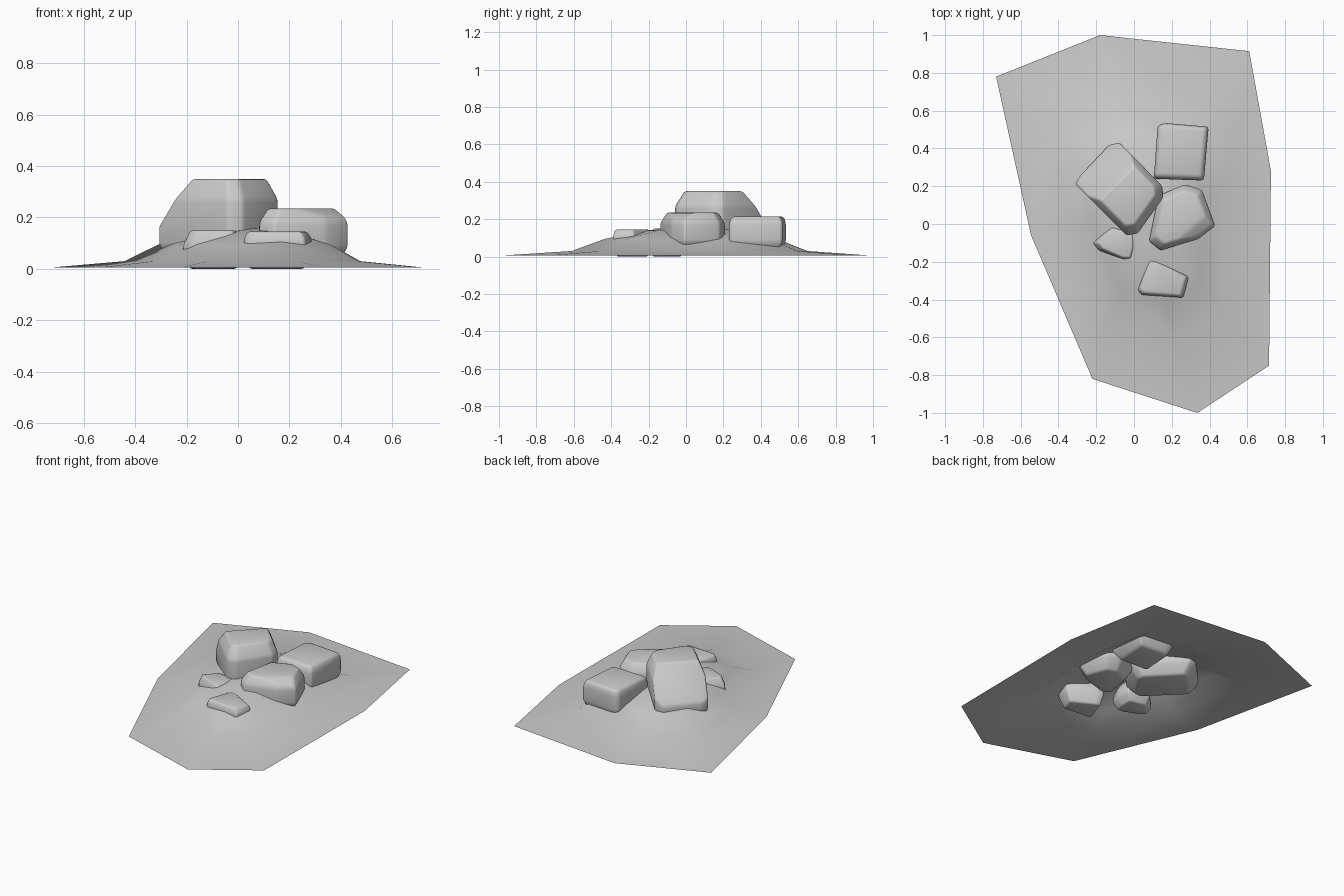
import bpy, bmesh, math
from mathutils import Vector

if "Cube" in bpy.data.objects:
    bpy.data.objects.remove(bpy.data.objects["Cube"], do_unlink=True)

stone = bpy.data.materials.new("stone_grey")
stone.use_nodes = True
grey = (0.6, 0.6, 0.6, 1)
stone.diffuse_color = grey
stone.node_tree.nodes["Principled BSDF"].inputs["Base Color"].default_value = grey


def finish(bm, name, angle):
    """Turn the bmesh into a smooth shaded object."""
    mesh = bpy.data.meshes.new(name)
    bm.to_mesh(mesh)
    bm.free()
    mesh.materials.append(stone)
    obj = bpy.data.objects.new(name, mesh)
    bpy.context.collection.objects.link(obj)
    bpy.ops.object.select_all(action="DESELECT")
    obj.select_set(True)
    bpy.context.view_layer.objects.active = obj
    bpy.ops.object.shade_smooth_by_angle(angle=math.radians(angle))
    return obj


def scaled(outline, centre, factor, z):
    return [Vector((centre[0] + (x - centre[0]) * factor,
                    centre[1] + (y - centre[1]) * factor, z)) for x, y in outline]


# Open ground sheet: rings of one outline rising to a low mound
def ground(outline, centre, rings, peak):
    bm = bmesh.new()
    loops = [[bm.verts.new(p) for p in scaled(outline, centre, f, z)] for f, z in rings]
    n = len(outline)
    for low, high in zip(loops, loops[1:]):
        for i in range(n):
            j = (i + 1) % n
            bm.faces.new((low[i], low[j], high[j], high[i]))
    top = bm.verts.new((*centre, peak))
    for i in range(n):
        bm.faces.new((loops[-1][i], loops[-1][(i + 1) % n], top))
    bmesh.ops.recalc_face_normals(bm, faces=bm.faces)
    if sum(f.normal.z for f in bm.faces) < 0:
        bmesh.ops.reverse_faces(bm, faces=bm.faces)
    finish(bm, "ground_mound", 60)


# Faceted boulder: hull of stacked outlines, optional slanted cut, softened edges
def boulder(name, outline, layers, cut=None, soft=0.012):
    cx = sum(p[0] for p in outline) / len(outline)
    cy = sum(p[1] for p in outline) / len(outline)
    bm = bmesh.new()
    for f, z in layers:
        for p in scaled(outline, (cx, cy), f, z):
            bm.verts.new(p)
    hull = bmesh.ops.convex_hull(bm, input=bm.verts)
    spare = set(hull["geom_interior"]) | set(hull["geom_unused"])
    bmesh.ops.delete(bm, geom=[v for v in spare if isinstance(v, bmesh.types.BMVert)],
                     context="VERTS")
    if cut:
        point, normal = cut
        bmesh.ops.bisect_plane(bm, geom=bm.verts[:] + bm.edges[:] + bm.faces[:],
                               plane_co=point, plane_no=normal, clear_outer=True)
        bmesh.ops.holes_fill(bm, edges=[e for e in bm.edges if e.is_boundary], sides=0)
    bmesh.ops.dissolve_limit(bm, angle_limit=math.radians(4), verts=bm.verts[:],
                             edges=bm.edges[:])
    bmesh.ops.recalc_face_normals(bm, faces=bm.faces)
    bmesh.ops.bevel(bm, geom=bm.edges[:], offset=soft, segments=2, profile=0.5,
                    affect="EDGES", clamp_overlap=True)
    finish(bm, name, 50)


ground([(-0.18, 1.0), (0.61, 0.915), (0.725, 0.28), (0.715, -0.75),
        (0.335, -1.0), (-0.22, -0.82), (-0.545, -0.06), (-0.73, 0.78)],
       (0.05, 0.05),
       [(1, 0.005), (0.63, 0.03), (0.46, 0.095), (0.25, 0.14)], 0.16)

boulder("tall_slanted_boulder",
        [(-0.31, 0.21), (-0.29, 0.25), (-0.13, 0.42), (-0.075, 0.43),
         (0.15, 0.20), (0.155, 0.14), (0.02, -0.05), (-0.04, -0.06)],
        [(0.75, 0.02), (1, 0.09), (1, 0.27), (0.8, 0.35)],
        cut=((-0.17, 0.17, 0.32), (-0.55, 0.55, 0.64)))

boulder("wide_boulder",
        [(0.08, -0.09), (0.14, -0.14), (0.34, -0.08), (0.43, -0.01), (0.36, 0.18),
         (0.27, 0.21), (0.13, 0.15)],
        [(0.7, 0.01), (1, 0.08), (1, 0.18), (0.8, 0.235)],
        cut=((0.34, -0.08, 0.2), (0.3, -0.35, 0.9)))

boulder("square_boulder",
        [(0.105, 0.24), (0.125, 0.52), (0.16, 0.535), (0.395, 0.515), (0.37, 0.23)],
        [(0.75, 0.01), (1, 0.075), (1, 0.185), (0.9, 0.215)], soft=0.015)

boulder("small_left_boulder",
        [(-0.22, -0.1), (-0.19, -0.14), (-0.05, -0.2), (0.0, -0.2),
         (0.02, -0.13), (0.02, -0.03), (-0.12, 0.0), (-0.17, -0.05)],
        [(0.75, 0.0), (1, 0.05), (0.95, 0.1), (0.75, 0.15)], soft=0.008)

boulder("small_front_boulder",
        [(0.02, -0.35), (0.04, -0.375), (0.26, -0.39), (0.29, -0.28),
         (0.12, -0.19), (0.08, -0.18)],
        [(0.8, 0.0), (1, 0.07), (1, 0.115), (0.88, 0.145)], soft=0.01)
